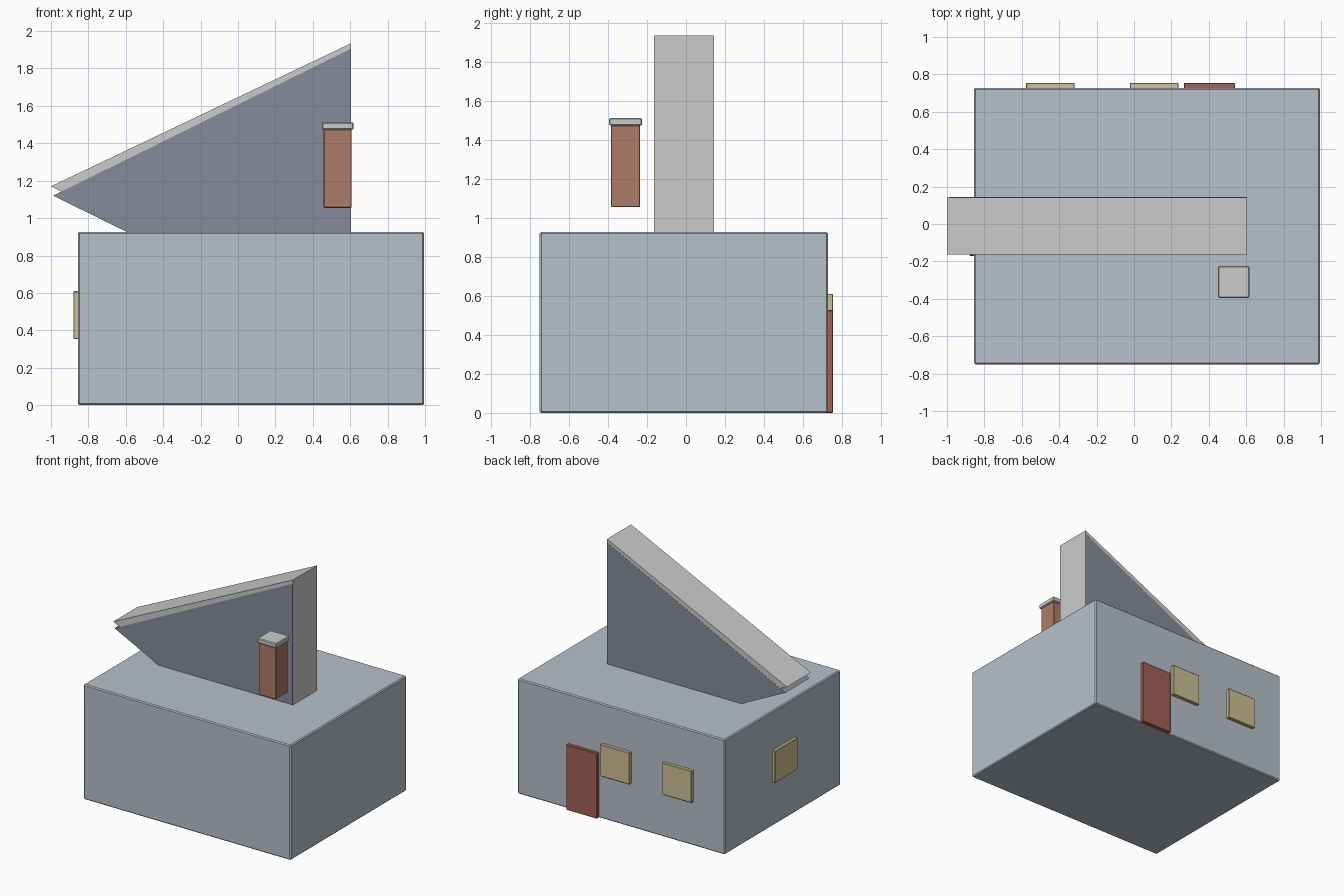
import bpy

if "Cube" in bpy.data.objects:
    bpy.data.objects.remove(bpy.data.objects["Cube"])


def material(name, rgb):
    m = bpy.data.materials.new(name)
    m.diffuse_color = (*rgb, 1)
    m.use_nodes = True
    m.node_tree.nodes["Principled BSDF"].inputs["Base Color"].default_value = m.diffuse_color
    return m


WALL = material("wall_blue_grey", (0.47, 0.53, 0.59))
SLATE = material("slate", (0.24, 0.26, 0.32))
TRIM = material("trim_white", (0.75, 0.76, 0.77))
BRICK = material("brick", (0.42, 0.20, 0.14))
DOOR = material("door_red", (0.36, 0.12, 0.09))
GLASS = material("window_yellow", (0.62, 0.53, 0.30))


def mesh_object(name, verts, faces, mat):
    mesh = bpy.data.meshes.new(name)
    mesh.from_pydata(verts, [], faces)
    mesh.materials.append(mat)
    ob = bpy.data.objects.new(name, mesh)
    bpy.context.collection.objects.link(ob)
    return ob


def box(name, x, y, z, mat, bevel=0.004):
    verts = [(a, b, c) for a in x for b in y for c in z]
    faces = [(0, 1, 3, 2), (4, 6, 7, 5), (0, 4, 5, 1),
             (2, 3, 7, 6), (0, 2, 6, 4), (1, 5, 7, 3)]
    ob = mesh_object(name, verts, faces, mat)
    mod = ob.modifiers.new("edge_bevel", "BEVEL")
    mod.width = bevel
    mod.segments = 1
    return ob


def wedge(name, tip_x, base_x, mid_z, half_h, y, mat):
    # Triangular prism with its point towards -x
    profile = [(tip_x, mid_z), (base_x, mid_z - half_h), (base_x, mid_z + half_h)]
    verts = [(px, py, pz) for py in y for px, pz in profile]
    faces = [(0, 1, 2), (5, 4, 3), (0, 3, 4, 1), (1, 4, 5, 2), (2, 5, 3, 0)]
    return mesh_object(name, verts, faces, mat)


# House body
box("house_body", (-0.855, 0.995), (-0.75, 0.728), (0, 0.927), WALL, 0.008)

# Roof wedge lying on its side, with the pale roof layer above it
wedge("roof_layer", -1.0, 0.605, 1.17, 0.765, (-0.163, 0.143), TRIM)
wedge("roof_gable", -0.988, 0.603, 1.12, 0.785, (-0.164, 0.144), SLATE)

# Chimney and cap
box("chimney", (0.458, 0.608), (-0.385, -0.235), (1.055, 1.475), BRICK)
box("chimney_cap", (0.448, 0.618), (-0.395, -0.225), (1.473, 1.512), TRIM, 0.006)

# Door and windows on the back wall
box("door", (0.267, 0.54), (0.71, 0.755), (0, 0.527), DOOR)
for i, x in enumerate((-0.447, 0.108)):
    box(f"back_window_{i + 1}", (x - 0.13, x + 0.13), (0.71, 0.755), (0.353, 0.61), GLASS)

# Window on the left wall
box("side_window", (-0.88, -0.835), (-0.17, 0.12), (0.353, 0.61), GLASS)
